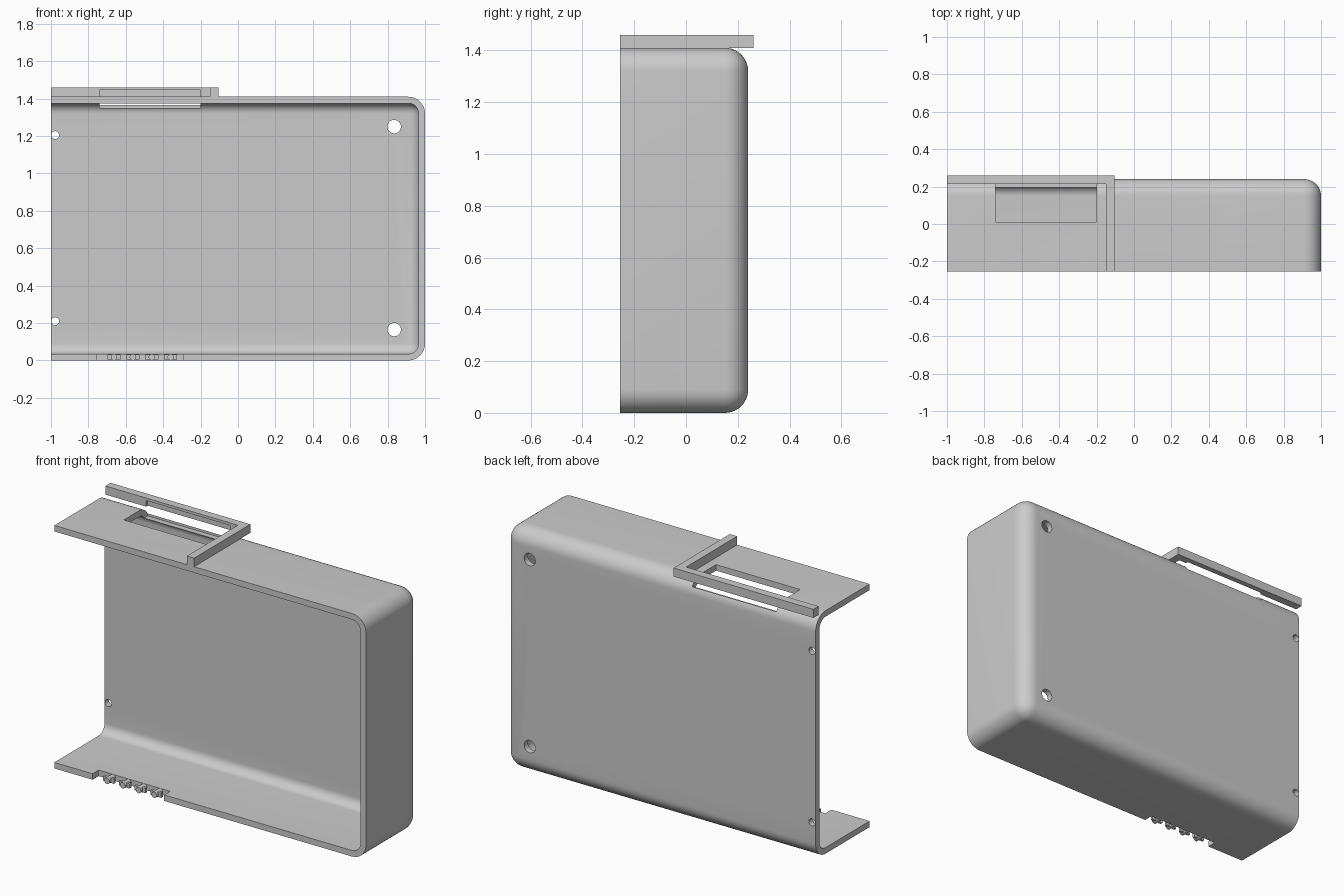
import bpy, bmesh, math
from mathutils import Matrix, Vector

cube = bpy.data.objects.get("Cube")
if cube:
    bpy.data.objects.remove(cube, do_unlink=True)

grey = bpy.data.materials.new("plain grey")
grey.use_nodes = True
COLOUR = (0.6, 0.6, 0.6, 1)
grey.diffuse_color = COLOUR
grey.node_tree.nodes["Principled BSDF"].inputs["Base Color"].default_value = COLOUR

FRONT, BACK, TOP, WALL, ROUND = -0.255, 0.24, 1.41, 0.035, 0.09


def make(name, bm):
    bmesh.ops.recalc_face_normals(bm, faces=bm.faces)
    mesh = bpy.data.meshes.new(name)
    bm.to_mesh(mesh)
    bm.free()
    ob = bpy.data.objects.new(name, mesh)
    bpy.context.collection.objects.link(ob)
    mesh.materials.append(grey)
    return ob


def box(name, lo, hi, radius=0):
    """Box between two corners; radius rounds the back and right edges."""
    bm = bmesh.new()
    bmesh.ops.create_cube(bm, size=1)
    lo, hi = Vector(lo), Vector(hi)
    for v in bm.verts:
        v.co = Vector(lo[i] if v.co[i] < 0 else hi[i] for i in range(3))
    if radius:
        edges = [e for e in bm.edges
                 if not all(v.co.y == lo.y for v in e.verts)
                 and not all(v.co.x == lo.x for v in e.verts)]
        bmesh.ops.bevel(bm, geom=edges, offset=radius, segments=10,
                        profile=0.5, affect='EDGES', clamp_overlap=False)
    return make(name, bm)


def rod(name, x, z, radius, y0, y1):
    bm = bmesh.new()
    place = Matrix.Translation((x, (y0 + y1) / 2, z)) @ Matrix.Rotation(math.pi / 2, 4, 'X')
    bmesh.ops.create_cone(bm, cap_ends=True, segments=32, radius1=radius,
                          radius2=radius, depth=y1 - y0, matrix=place)
    return make(name, bm)


def cut(ob, cutter):
    mod = ob.modifiers.new("cut", 'BOOLEAN')
    mod.operation = 'DIFFERENCE'
    mod.solver = 'EXACT'
    mod.object = cutter
    cutter.hide_render = True
    bpy.context.view_layer.objects.active = ob
    bpy.ops.object.modifier_apply(modifier=mod.name)
    bpy.data.objects.remove(cutter, do_unlink=True)


# Rounded shell, open at the front and on one side
shell = box("shell", (-1.3, FRONT, 0), (1, BACK, TOP), ROUND)
cut(shell, box("hollow", (-1.5, FRONT - 0.2, WALL),
               (1 - WALL, BACK - WALL, TOP - WALL), ROUND - WALL))
cut(shell, box("side_trim", (-2, -1, -1), (-1, 1, 2)))

# Screw holes through the back
for x, z, r in ((0.835, 1.25, 0.036), (0.835, 0.165, 0.036),
                (-0.977, 1.205, 0.021), (-0.977, 0.21, 0.021)):
    cut(shell, rod("screw_hole", x, z, r, 0.1, 0.4))

# L-shaped rail on the top
bm = bmesh.new()
outline = ((-1, 0.26), (-0.103, 0.26), (-0.103, FRONT), (-0.15, FRONT),
           (-0.15, 0.213), (-1, 0.213))
face = bm.faces.new([bm.verts.new((x, y, TOP)) for x, y in outline])
ext = bmesh.ops.extrude_face_region(bm, geom=[face])
bmesh.ops.translate(bm, vec=(0, 0, 0.05),
                    verts=[g for g in ext["geom"] if isinstance(g, bmesh.types.BMVert)])
rail = make("top_rail", bm)

# Slot through the top wall that also notches the rail
for part in (shell, rail):
    cut(part, box("slot", (-0.74, 0.01, 1.35), (-0.2, 0.228, 1.445)))

# Comb of small teeth at the front edge of the floor
cut(shell, box("comb_notch", (-0.755, FRONT - 0.1, -0.1), (-0.295, FRONT + 0.055, 0.1)))
for i in range(4):
    x = -0.663 + 0.101 * i
    rod("comb_tooth", x, 0.0175, 0.0172, FRONT, FRONT + 0.06)
    box("comb_crossbar", (x - 0.035, FRONT + 0.015, 0.004), (x + 0.035, FRONT + 0.03, 0.031))

# Smooth the rounded parts, keep sharp edges
bpy.ops.object.select_all(action='DESELECT')
for ob in bpy.context.collection.objects:
    if ob.name.startswith(("shell", "comb_tooth")):
        ob.select_set(True)
        bpy.context.view_layer.objects.active = ob
bpy.ops.object.shade_smooth_by_angle(angle=math.radians(30))
